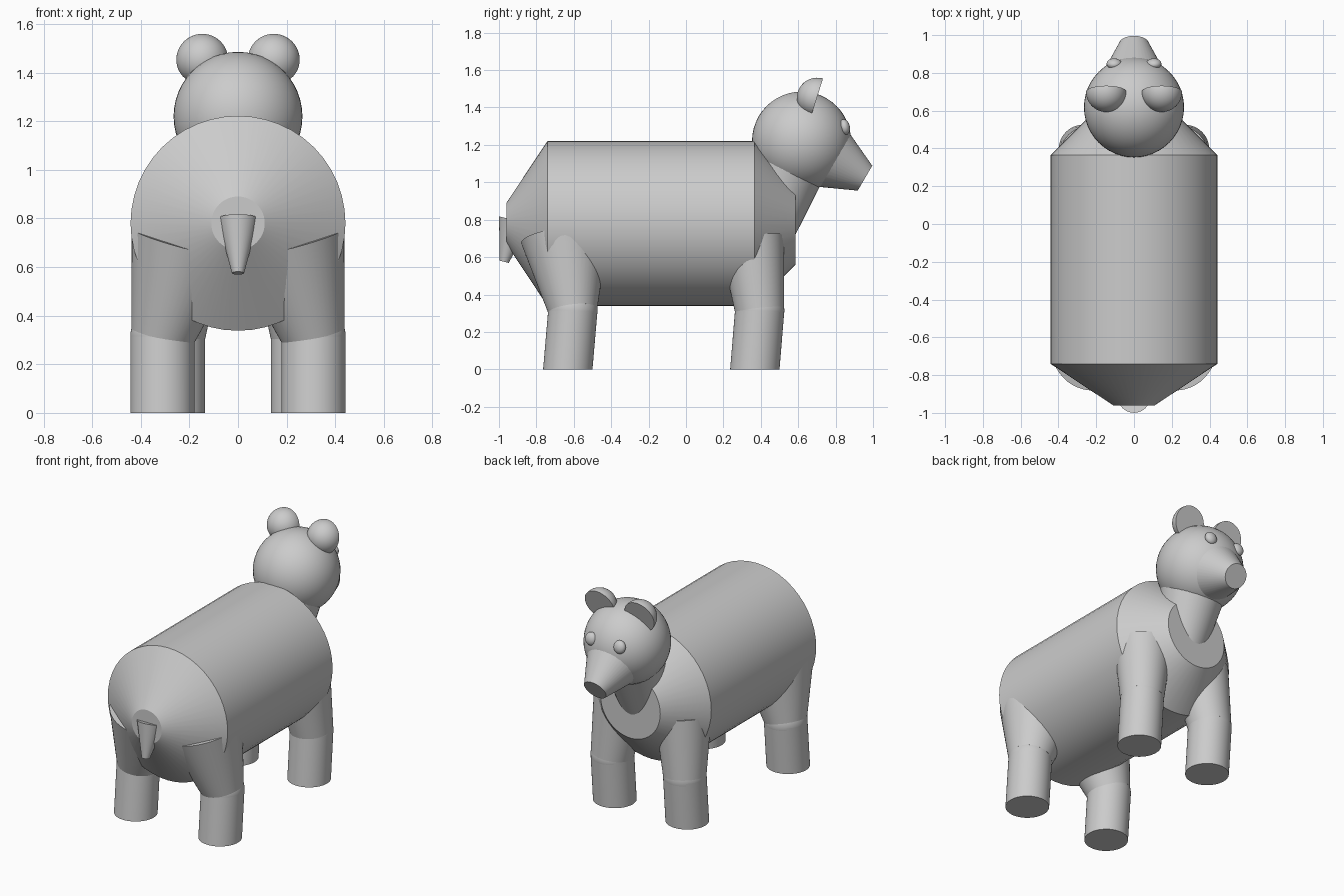
import bpy, bmesh, math
from mathutils import Vector, Matrix

cube = bpy.data.objects.get("Cube")
if cube:
    bpy.data.objects.remove(cube, do_unlink=True)

GREY = (0.6, 0.6, 0.6, 1)
grey = bpy.data.materials.new("plain grey")
grey.use_nodes = True
grey.diffuse_color = GREY
grey.node_tree.nodes["Principled BSDF"].inputs["Base Color"].default_value = GREY


def finish(bm, name):
    bmesh.ops.recalc_face_normals(bm, faces=bm.faces)
    mesh = bpy.data.meshes.new(name)
    bm.to_mesh(mesh)
    bm.free()
    mesh.materials.append(grey)
    ob = bpy.data.objects.new(name, mesh)
    bpy.context.collection.objects.link(ob)
    bpy.ops.object.select_all(action='DESELECT')
    ob.select_set(True)
    bpy.context.view_layer.objects.active = ob
    bpy.ops.object.shade_smooth_by_angle(angle=math.radians(30))
    return ob


def tube(name, rings, normal=None, segments=48):
    """Capped tube through rings of (centre, radius), square to its axis or to normal."""
    axis = Vector(normal) if normal else Vector(rings[-1][0]) - Vector(rings[0][0])
    turn = axis.to_track_quat('Z', 'Y').to_matrix().to_4x4()
    bm = bmesh.new()
    loops = []
    for centre, radius in rings:
        made = bmesh.ops.create_circle(bm, segments=segments, radius=radius,
                                       matrix=Matrix.Translation(centre) @ turn)
        loops.append(made["verts"])
    for low, high in zip(loops, loops[1:]):
        for i in range(segments):
            j = (i + 1) % segments
            bm.faces.new((low[i], low[j], high[j], high[i]))
    bm.faces.new(loops[0])
    bm.faces.new(loops[-1])
    return finish(bm, name)


def ball(name, centre, size, tilt=0, cut=None):
    """Ellipsoid, optionally tilted about x and cut flat on the side that cut points to."""
    bm = bmesh.new()
    place = (Matrix.Translation(centre) @ Matrix.Rotation(tilt, 4, 'X')
             @ Matrix.Diagonal((*size, 1)))
    bmesh.ops.create_uvsphere(bm, u_segments=48, v_segments=24, radius=1, matrix=place)
    if cut:
        bmesh.ops.bisect_plane(bm, geom=bm.verts[:] + bm.edges[:] + bm.faces[:],
                               plane_co=centre, plane_no=cut, clear_outer=True)
        bmesh.ops.holes_fill(bm, edges=[e for e in bm.edges if e.is_boundary])
    return finish(bm, name)


# Barrel body with a narrow cone behind and a blunter one at the chest
tube("body", [((0, -0.96, 0.78), 0.11), ((0, -0.74, 0.78), 0.442),
              ((0, 0.365, 0.78), 0.442), ((0, 0.585, 0.78), 0.22)])

# Neck, head and muzzle
head = (0, 0.618, 1.22)
tube("neck", [((0, 0.44, 0.75), 0.145), ((0, 0.575, 1.16), 0.21)])
ball("head", head, (0.265,) * 3)
tube("muzzle", [(head, 0.258), ((0, 0.957, 1.022), 0.077)])

# Tail
tube("tail", [((0, -0.917, 0.797), 0.085), ((0, -0.972, 0.575), 0.025)])

# Paired parts
for side, s in (("left", 1), ("right", -1)):
    ball(side + "_ear", (s * 0.147, 0.70, 1.452), (0.107,) * 3, cut=(0, 0.954, -0.3))
    ball(side + "_eye", (s * 0.105, 0.848, 1.295), (0.04, 0.028, 0.042), tilt=0.2)

    # Each leg: x, foot y, knee y, then the top of the upper leg and its radius
    for end, x, foot, knee, top, radius in (
            ("rear", 0.311, -0.632, -0.605, (0.21, -0.648, 0.70), 0.235),
            ("front", 0.267, 0.368, 0.394, (0.225, 0.352, 0.70), 0.173)):
        joint = (s * x, knee, 0.315)
        leg = side + "_" + end
        tube(leg + "_lower_leg", [((s * x, foot, 0), 0.132), (joint, 0.132)],
             normal=(0, 0, 1))
        ball(leg + "_knee", joint, (0.132,) * 3)
        tube(leg + "_upper_leg", [(joint, 0.132), ((s * top[0], top[1], top[2]), radius)])
